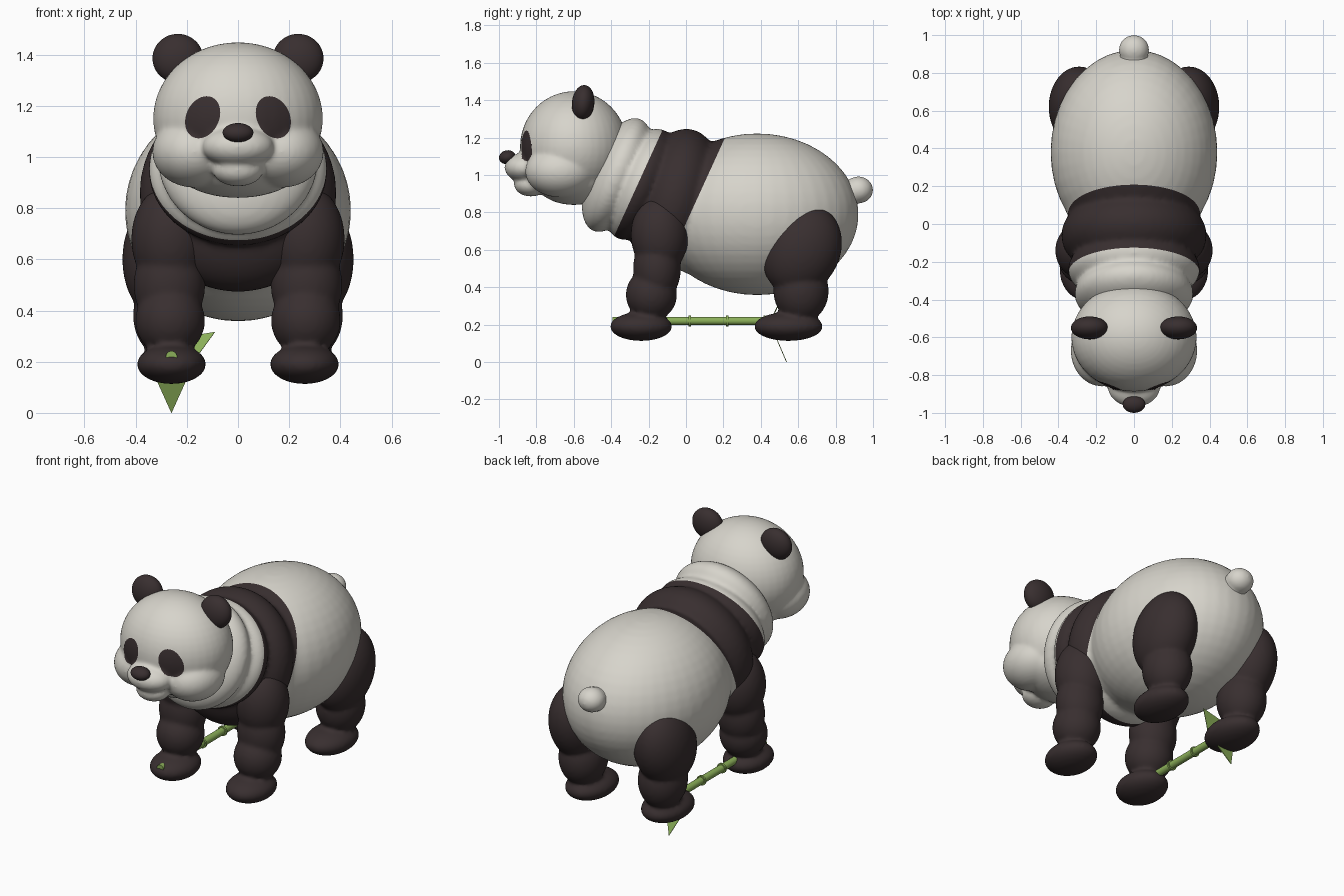
import bpy, bmesh, math
from mathutils import Matrix, Vector

if "Cube" in bpy.data.objects:
    bpy.data.objects.remove(bpy.data.objects["Cube"], do_unlink=True)


def material(name, rgb):
    m = bpy.data.materials.new(name)
    m.use_nodes = True
    m.diffuse_color = (*rgb, 1)
    m.node_tree.nodes["Principled BSDF"].inputs["Base Color"].default_value = (*rgb, 1)
    return m


WHITE = material("cream fur", (0.68, 0.66, 0.60))
BLACK = material("dark fur", (0.040, 0.028, 0.029))
GREEN = material("bamboo green", (0.26, 0.43, 0.10))


def finish(name, bm, mats, smooth=True):
    me = bpy.data.meshes.new(name)
    bm.to_mesh(me)
    bm.free()
    for m in mats:
        me.materials.append(m)
    if smooth:
        me.shade_smooth()
    ob = bpy.data.objects.new(name, me)
    bpy.context.collection.objects.link(ob)
    return ob


def blobs(name, parts, mats, voxel=0, smooth=6):
    """Ellipsoids (centre, radii, tilt about x), optionally fused into one skin."""
    bm = bmesh.new()
    for centre, radii, tilt in parts:
        mat = (Matrix.Translation(centre) @ Matrix.Rotation(tilt, 4, 'X')
               @ Matrix.Diagonal((*radii, 1)))
        bmesh.ops.create_uvsphere(bm, u_segments=40, v_segments=24, radius=1, matrix=mat)
    ob = finish(name, bm, mats)
    if voxel:
        re = ob.modifiers.new("fuse", 'REMESH')
        re.mode = 'VOXEL'
        re.voxel_size = voxel
        sm = ob.modifiers.new("soften", 'SMOOTH')
        sm.factor = 0.5
        sm.iterations = smooth
        bpy.context.view_layer.objects.active = ob
        for mod in ("fuse", "soften"):
            bpy.ops.object.modifier_apply(modifier=mod)
        ob.data.shade_smooth()
    return ob


# Torso: rump, chest and two neck folds
torso = blobs("torso", [
    ((0, 0.38, 0.79), (0.442, 0.543, 0.432), 0),
    ((0, 0.10, 0.82), (0.36, 0.25, 0.36), -0.2),
    ((0, -0.06, 0.86), (0.385, 0.235, 0.395), -0.25),
    ((0, -0.24, 0.95), (0.35, 0.16, 0.315), -0.4),
    ((0, -0.37, 1.0), (0.315, 0.15, 0.325), -0.4),
], [WHITE, BLACK], 0.014, 7)

# Dark shoulder band, cut between two slanted planes
normal = Vector((0, 0.91, -0.415))
front, back = -0.629, -0.308
bm = bmesh.new()
bm.from_mesh(torso.data)
for d in (front, back):
    bmesh.ops.bisect_plane(bm, geom=bm.verts[:] + bm.edges[:] + bm.faces[:], dist=1e-5,
                           plane_co=normal * d / normal.length_squared, plane_no=normal)
for f in bm.faces:
    f.material_index = int(front < f.calc_center_median().dot(normal) < back)
    f.smooth = True
bm.to_mesh(torso.data)
bm.free()

# Head: skull, jaw, muzzle, chin and cheeks
head = blobs("head", [
    ((0, -0.60, 1.15), (0.332, 0.288, 0.298), 0),
    ((0, -0.60, 0.99), (0.27, 0.22, 0.15), 0),
    ((0, -0.86, 1.04), (0.14, 0.11, 0.08), 0),
    ((0, -0.83, 0.95), (0.10, 0.09, 0.065), 0),
    ((0.17, -0.67, 1.02), (0.165, 0.19, 0.14), 0),
    ((-0.17, -0.67, 1.02), (0.165, 0.19, 0.14), 0),
], [WHITE, BLACK], 0.01, 10)


# Eye patches: leaning ovals marked on the face, with the rim pulled onto the oval
def oval(co, side):
    x, z = co.x * side - 0.138, co.z - 1.155
    c, s = math.cos(0.45), math.sin(0.45)
    return math.hypot((x * c + z * s) / 0.064, (z * c - x * s) / 0.086)


bm = bmesh.new()
bm.from_mesh(head.data)
for side in (1, -1):
    patch = [f for f in bm.faces
             if f.calc_center_median().y < -0.6 and oval(f.calc_center_median(), side) < 1]
    for f in patch:
        f.material_index = 1
    rim = {v for f in patch for v in f.verts if any(g.material_index == 0 for g in v.link_faces)}
    for v in rim:
        k = oval(v.co, side)
        v.co.x = side * 0.138 + (v.co.x - side * 0.138) / k
        v.co.z = 1.155 + (v.co.z - 1.155) / k
bm.to_mesh(head.data)
bm.free()

# Nose and tail
blobs("nose", [((0, -0.955, 1.095), (0.06, 0.045, 0.037), 0.2)], [BLACK])
blobs("tail", [((0, 0.922, 0.92), (0.08, 0.078, 0.072), 0),
               ((0, 0.86, 0.90), (0.08, 0.08, 0.075), 0)], [WHITE], 0.01, 5)

# Ears and legs on both sides
for side, label in ((1, "left"), (-1, "right")):
    blobs(label + "_ear", [((side * 0.235, -0.55, 1.385), (0.099, 0.06, 0.096), -0.1)], [BLACK])
    blobs(label + "_front_leg", [
        ((side * 0.265, -0.14, 0.68), (0.152, 0.155, 0.21), 0),
        ((side * 0.268, -0.155, 0.50), (0.14, 0.128, 0.18), 0),
        ((side * 0.265, -0.185, 0.36), (0.136, 0.137, 0.14), 0),
        ((side * 0.26, -0.24, 0.19), (0.135, 0.166, 0.077), 0),
    ], [BLACK], 0.012, 6)
    blobs(label + "_hind_leg", [
        ((side * 0.29, 0.62, 0.60), (0.162, 0.205, 0.25), -0.45),
        ((side * 0.272, 0.615, 0.38), (0.138, 0.148, 0.17), 0),
        ((side * 0.26, 0.548, 0.19), (0.135, 0.184, 0.077), 0),
    ], [BLACK], 0.012, 6)


# Bamboo stalk with raised joints
def rod(bm, y0, y1, radius):
    mat = Matrix.Translation((-0.26, (y0 + y1) / 2, 0.22)) @ Matrix.Rotation(math.pi / 2, 4, 'X')
    bmesh.ops.create_cone(bm, cap_ends=True, segments=16, radius1=radius, radius2=radius,
                          depth=y1 - y0, matrix=mat)


bm = bmesh.new()
rod(bm, -0.392, 0.47, 0.022)
for y in (-0.18, 0.02, 0.22, 0.42):
    rod(bm, y - 0.006, y + 0.006, 0.03)
stalk = finish("bamboo_stalk", bm, [GREEN])
bpy.context.view_layer.objects.active = stalk
stalk.select_set(True)
bpy.ops.object.shade_smooth_by_angle(angle=0.7)
stalk.select_set(False)


# Pointed leaves at the end of the stalk
def leaf(name, tip, across):
    base, tip, across = Vector((-0.26, 0.45, 0.21)), Vector(tip), Vector(across)
    mid = base.lerp(tip, 0.42)
    bm = bmesh.new()
    bm.faces.new([bm.verts.new(p) for p in (base, mid + across, tip, mid - across)])
    ob = finish(name, bm, [GREEN], smooth=False)
    ob.modifiers.new("thickness", 'SOLIDIFY').thickness = 0.004


leaf("lower_leaf", (-0.26, 0.54, 0.0), (0.055, 0, 0))
leaf("side_leaf", (-0.09, 0.50, 0.315), (-0.025, 0.02, 0.04))
